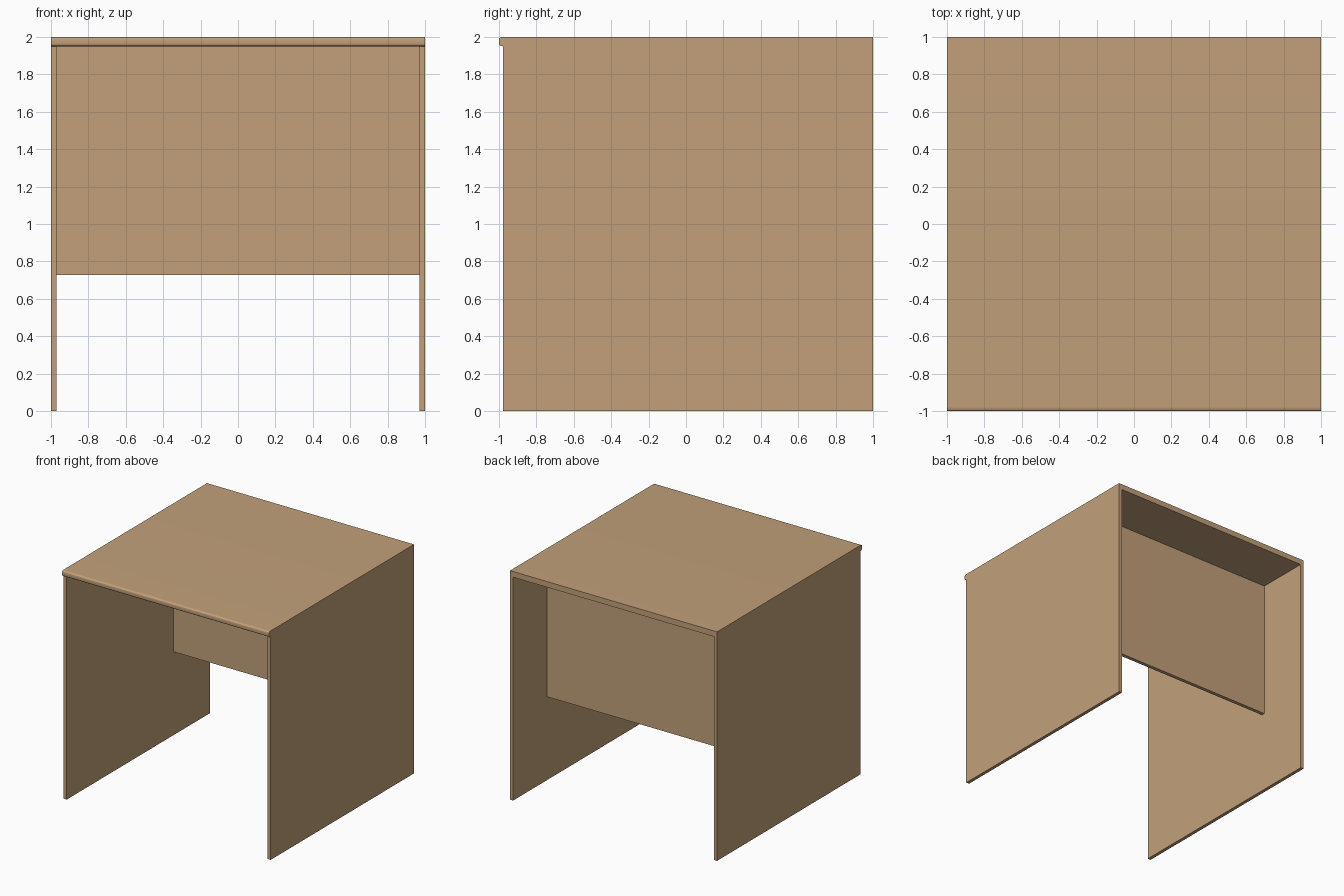
import bpy, bmesh, math

if "Cube" in bpy.data.objects:
    bpy.data.objects.remove(bpy.data.objects["Cube"])

wood = bpy.data.materials.new("light_wood")
wood.diffuse_color = (0.54, 0.352, 0.195, 1.0)
wood.use_nodes = True
wood.node_tree.nodes["Principled BSDF"].inputs["Base Color"].default_value = wood.diffuse_color


def finish(name, bm):
    bmesh.ops.recalc_face_normals(bm, faces=bm.faces)
    mesh = bpy.data.meshes.new(name)
    bm.to_mesh(mesh)
    bm.free()
    mesh.materials.append(wood)
    obj = bpy.data.objects.new(name, mesh)
    bpy.context.collection.objects.link(obj)
    return obj


def board(name, lo, hi):
    bm = bmesh.new()
    bmesh.ops.create_cube(bm, size=1)
    for v in bm.verts:
        for i in range(3):
            v.co[i] = lo[i] if v.co[i] < 0 else hi[i]
    return finish(name, bm)


TOP, UNDER, T = 2.0, 1.95, 0.03

# Side panels, standing slightly behind the front edge of the top
board("left_side", (-1, -0.978, 0), (-1 + T, 1, UNDER))
board("right_side", (1 - T, -0.978, 0), (1, 1, UNDER))

# Recessed modesty panel between the sides
board("modesty_panel", (-1 + T, 0.498, 0.727), (1 - T, 0.53, UNDER))

# Desktop: side profile with softly rounded front edge, extruded along x
RY, RZ, N = 0.024, 0.011, 6
profile = [(1, UNDER), (1, TOP)]
for i in range(N + 1):
    a = math.pi / 2 * i / N
    profile.append((-1 + RY - RY * math.sin(a), TOP - RZ + RZ * math.cos(a)))
for i in range(N + 1):
    a = math.pi / 2 * i / N
    profile.append((-1 + RY - RY * math.cos(a), UNDER + RZ - RZ * math.sin(a)))
bm = bmesh.new()
face = bm.faces.new([bm.verts.new((-1, y, z)) for y, z in profile])
ext = bmesh.ops.extrude_face_region(bm, geom=[face])
for v in ext["geom"]:
    if isinstance(v, bmesh.types.BMVert):
        v.co.x = 1
desktop = finish("desktop", bm)
bpy.context.view_layer.objects.active = desktop
desktop.select_set(True)
bpy.ops.object.shade_smooth_by_angle(angle=math.radians(30))
